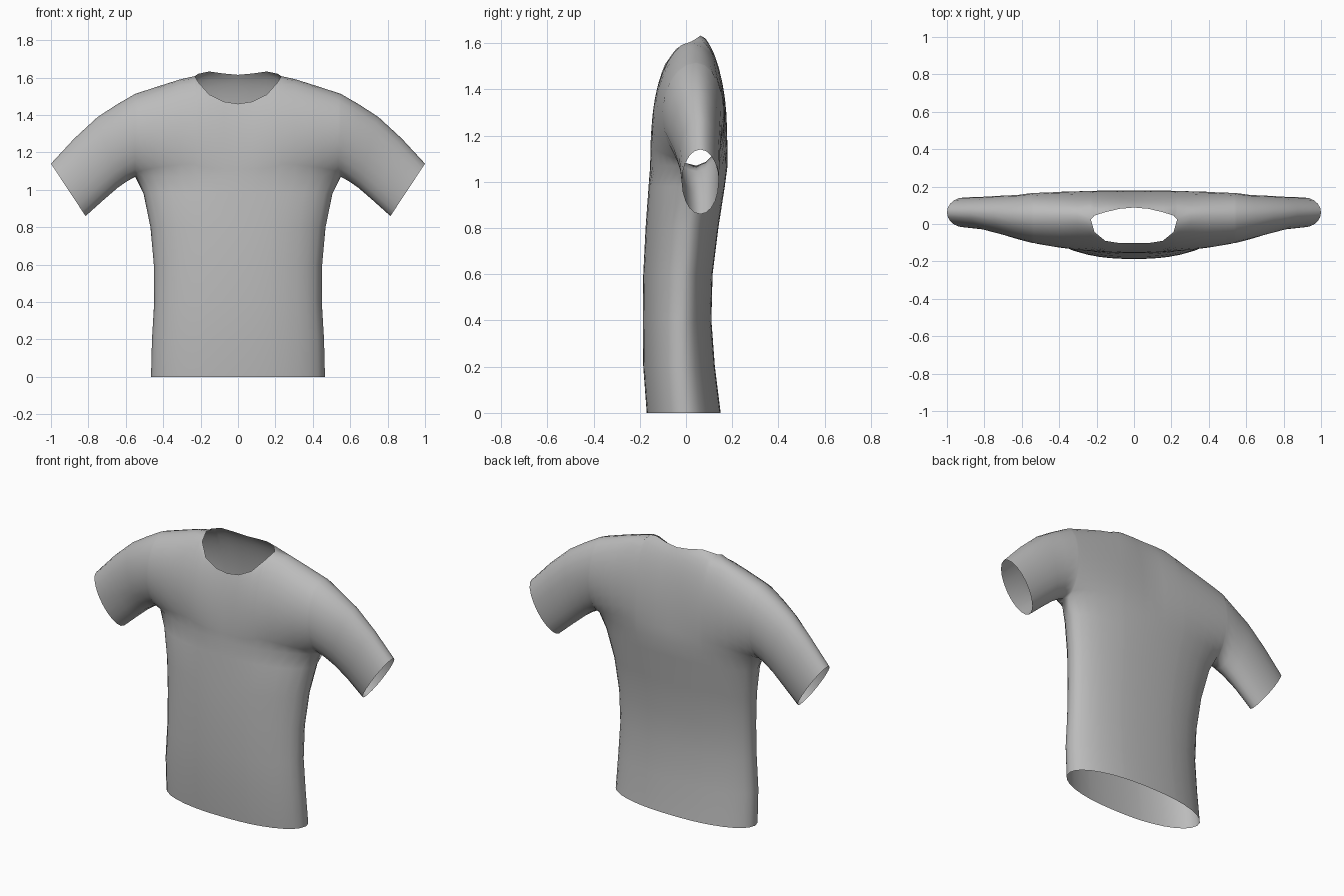
import bpy, bmesh, math

if "Cube" in bpy.data.objects:
    bpy.data.objects.remove(bpy.data.objects["Cube"])

ROWS = 10
ARMPIT_X, ARMPIT_Z, SEAM_Y = 0.55, 1.07, 0.045
US = [0, 0.14, 0.28, 0.385, 0.42, 0.55, 0.7, 0.82, 0.92, 0.975, 1]
NECK = 4  # column where the neck opening ends
# neckline heights per column, front and back
NECKLINE = {-1: [1.46, 1.472, 1.51, 1.575, 1.61], 1: [1.615, 1.622, 1.633, 1.628, 1.61]}
# torso rings: z, half width, front y, back y, side seam y
RINGS = [(0, .465, -.17, .15, -.005), (.2, .46, -.185, .125, -.02), (.4, .448, -.187, .11, -.02),
         (.6, .45, -.185, .115, -.01), (.8, .468, -.175, .14, .01), (.98, .505, -.162, .168, .035)]
# sleeve sections: top x, top z, bottom x, bottom z, middle y, front depth, back depth
SLEEVE = [(.65, 1.455, .595, 1.045, .047, .128, .108), (.75, 1.39, .645, 1.01, .052, .11, .10),
          (.875, 1.275, .72, .945, .058, .088, .088), (1.0, 1.14, .815, .86, .062, .08, .08)]


def bulge(u):
    return math.sqrt(max(0, 1 - u ** 2.3))


def ridge(x):
    pts = [(0, 1.645), (.16, 1.637), (.23, 1.615), (.40, 1.562), (.56, 1.51)]
    for (a, za), (b, zb) in zip(pts, pts[1:]):
        if x <= b:
            return za + (zb - za) * (x - a) / (b - a)
    return pts[-1][1]


def yoke_column(i, side):
    """Points from chest line up to shoulder or neckline."""
    u = US[i]
    x = u * ARMPIT_X
    s0 = -math.sqrt(max(0, 1 - bulge(u) ** 2)) if u > 0 else 0
    top = ridge(x)
    depth = (0.2 + (0.145 - 0.2) * u * u) if side < 0 else (0.135 + (0.12 - 0.135) * u * u)
    end = math.pi / 2
    if i <= NECK:
        f = (NECKLINE[side][i] - ARMPIT_Z) / (top - ARMPIT_Z)
        end = math.asin(min(1, s0 + (1 - s0) * f))
    start = math.asin(max(-1, s0))
    out = []
    for k in range(ROWS + 1):
        a = start + (end - start) * k / ROWS
        z = ARMPIT_Z + (top - ARMPIT_Z) * (math.sin(a) - s0) / (1 - s0)
        out.append((x, SEAM_Y + side * depth * math.cos(a), z))
    if i == NECK:  # front and back meet at the neck corner
        out[-1] = (x, 0.025, 1.608)
    return out


def sleeve_column(sec, side):
    tx, tz, bx, bz, y, front, back = sec
    out = []
    for k in range(ROWS + 1):
        a = math.pi * k / ROWS
        f = (1 - math.cos(a)) / 2
        d = front if side < 0 else back
        out.append((bx + (tx - bx) * f, y + side * d * math.sin(a), bz + (tz - bz) * f))
    return out


def add_grid(bm, lines, flip):
    rows = [[bm.verts.new(p) for p in line] for line in lines]
    for a, b in zip(rows, rows[1:]):
        for k in range(len(a) - 1):
            q = [a[k], b[k], b[k + 1], a[k + 1]]
            bm.faces.new(q[::-1] if flip else q)


bm = bmesh.new()
for side in (-1, 1):
    columns = []
    for i, u in enumerate(US):
        # body from hem to chest, continued by the yoke
        body = [(w * u, c + ((c - f) * -1 if side < 0 else b - c) * bulge(u), z)
                for z, w, f, b, c in RINGS]
        columns.append(body + yoke_column(i, side))
    add_grid(bm, columns, side > 0)
    # sleeve continues from the armhole
    add_grid(bm, [yoke_column(len(US) - 1, side)] + [sleeve_column(s, side) for s in SLEEVE], side > 0)
bmesh.ops.remove_doubles(bm, verts=bm.verts, dist=0.0008)

mesh = bpy.data.meshes.new("shirt")
bm.to_mesh(mesh)
bm.free()
shirt = bpy.data.objects.new("shirt", mesh)
bpy.context.collection.objects.link(shirt)

# mirrored left half
mirror = shirt.modifiers.new("mirror", 'MIRROR')
mirror.use_clip = True

grey = bpy.data.materials.new("grey cloth")
grey.diffuse_color = (0.5, 0.5, 0.5, 1)
grey.use_nodes = True
grey.node_tree.nodes["Principled BSDF"].inputs["Base Color"].default_value = grey.diffuse_color
mesh.materials.append(grey)

bpy.context.view_layer.objects.active = shirt
shirt.select_set(True)
bpy.ops.object.shade_smooth_by_angle(angle=math.radians(60))
